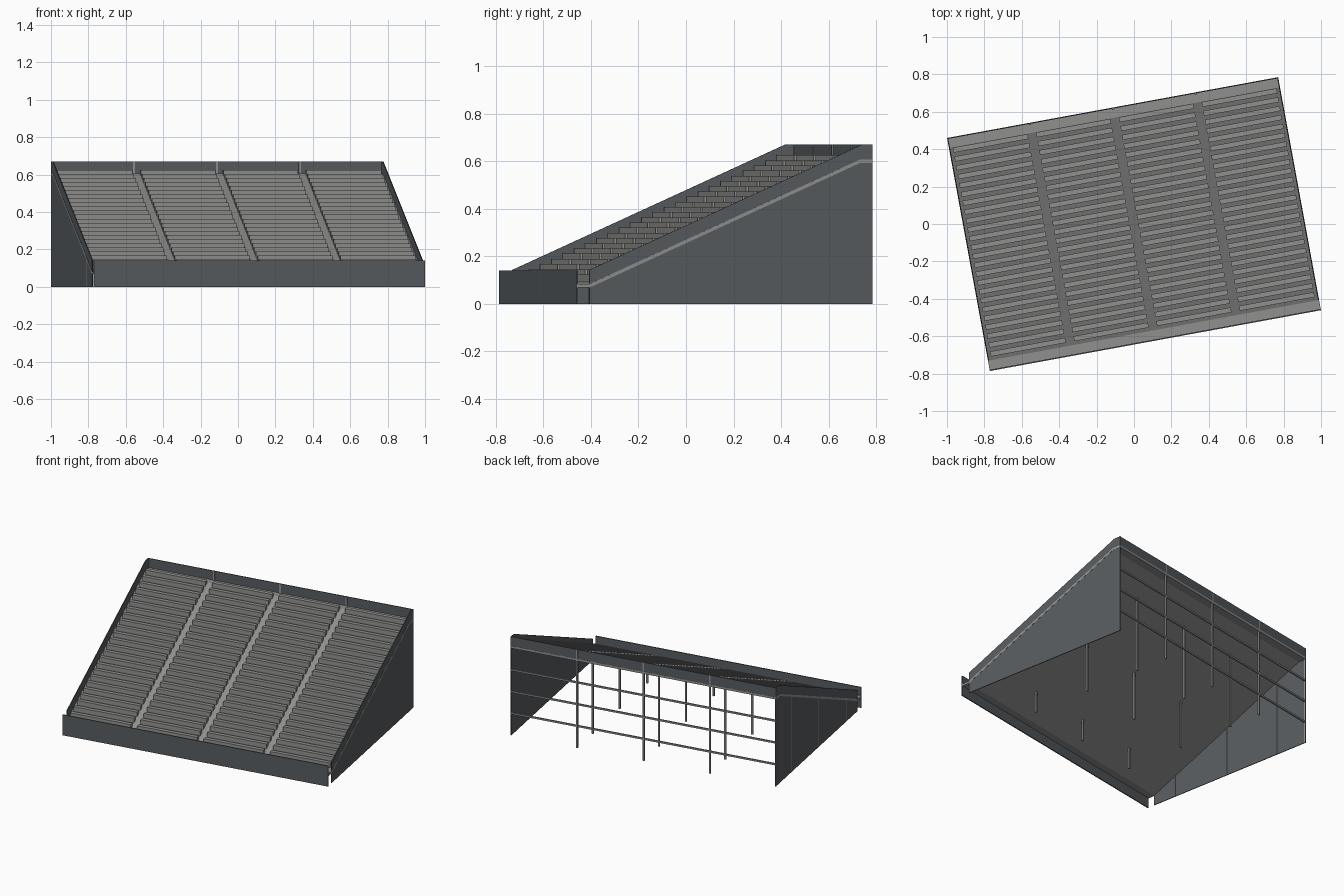
import bpy
import math
from mathutils import Matrix

if "Cube" in bpy.data.objects:
    bpy.data.objects.remove(bpy.data.objects["Cube"], do_unlink=True)

TURN = Matrix.Rotation(math.radians(10.4), 4, 'Z')
HALF_W, HALF_D = 0.9, 0.633      # half width and half depth
KINK = 0.578                     # where the ramp meets the level strips
LOW, HIGH, SLAB = 0.068, 0.592, 0.015
SLOPE = (HIGH - LOW) / (2 * KINK)
WALL_T = 0.006
POST = 0.011


def make_material(name, color):
    mat = bpy.data.materials.new(name)
    mat.use_nodes = True
    mat.diffuse_color = (*color, 1)
    mat.node_tree.nodes["Principled BSDF"].inputs["Base Color"].default_value = (*color, 1)
    return mat


concrete = make_material("concrete grey", (0.28, 0.285, 0.275))
cladding = make_material("slate cladding", (0.095, 0.107, 0.115))


def make_object(name, verts, faces, mat):
    mesh = bpy.data.meshes.new(name)
    mesh.from_pydata(verts, [], faces)
    mesh.transform(TURN)
    mesh.materials.append(mat)
    obj = bpy.data.objects.new(name, mesh)
    bpy.context.collection.objects.link(obj)
    return obj


def extrude_profile(name, profile, x0, x1, mat):
    """Extrude a counter-clockwise (y, z) profile along x."""
    n = len(profile)
    verts = [(x, y, z) for x in (x0, x1) for y, z in profile]
    faces = [tuple(reversed(range(n))), tuple(range(n, 2 * n))]
    faces += [(i, (i + 1) % n, n + (i + 1) % n, n + i) for i in range(n)]
    return make_object(name, verts, faces, mat)


def box(name, x0, x1, y0, y1, z0, z1, mat):
    return extrude_profile(name, [(y0, z0), (y1, z0), (y1, z1), (y0, z1)], x0, x1, mat)


def ramp_z(y):
    """Underside height of the deck at depth y."""
    return LOW + SLOPE * (min(max(y, -KINK), KINK) + KINK)


# Sloped deck with level strips at front and back; its edge shows outside the walls
stations = [-HALF_D, -KINK, KINK, HALF_D]
under = [(y, ramp_z(y)) for y in stations]
over = [(y, z + SLAB) for y, z in reversed(under)]
extrude_profile("deck", under + over, -HALF_W, HALF_W, concrete)

# Side walls
wall_profile = [(-KINK, 0), (HALF_D, 0), (HALF_D, 0.67), (KINK + 0.01, 0.67), (-KINK, 0.143)]
for side, name in ((-1, "right_wall"), (1, "left_wall")):
    edges = sorted((side * (HALF_W - 0.001), side * (HALF_W - WALL_T)))
    extrude_profile(name, wall_profile, edges[0], edges[1], cladding)

# Front wall and back parapet
box("front_wall", -HALF_W, HALF_W, -HALF_D - 0.001, -HALF_D + WALL_T, 0, 0.14, cladding)
box("back_parapet", -HALF_W, HALF_W, HALF_D - WALL_T, HALF_D - 0.001, HIGH + SLAB, 0.67, cladding)

# Bench rows, split into four blocks by three aisles
ROWS = 24
PITCH = 2 * KINK / ROWS
AISLE = 0.045
for block in range(4):
    left = -HALF_W + 0.45 * block + (0.02 if block == 0 else AISLE / 2)
    right = -HALF_W + 0.45 * (block + 1) - (0.02 if block == 3 else AISLE / 2)
    for row in range(ROWS):
        y0 = -KINK + PITCH * (row + 0.4)
        y1 = y0 + PITCH * 0.56
        base = ramp_z(y0) + SLAB
        profile = [(y0, base - 0.002), (y1, ramp_z(y1) + SLAB - 0.002),
                   (y1, base + 0.032), (y0, base + 0.032)]
        extrude_profile(f"bench_{block + 1}_{row + 1}", profile, left, right, concrete)

# Support posts under the deck, and slim ribs on the right wall
h = POST / 2
for row, y in enumerate((-0.41, 0.0, 0.40, HALF_D - 0.006)):
    top = 0.67 if row == 3 else ramp_z(y) + 0.005
    for col, x in enumerate((-0.45, 0.0, 0.45)):
        box(f"post_{row + 1}_{col + 1}", x - h, x + h, y - h, y + h, 0, top, concrete)
    box(f"wall_rib_{row + 1}", -HALF_W, -HALF_W + 0.009, y - h / 2, y + h / 2, 0, top, concrete)

# Horizontal rails across the open back
for i in range(1, 4):
    z = HIGH * i / 4
    box(f"back_rail_{i}", -HALF_W + WALL_T, HALF_W - WALL_T,
        HALF_D - 0.011, HALF_D - 0.001, z - h, z + h, concrete)
